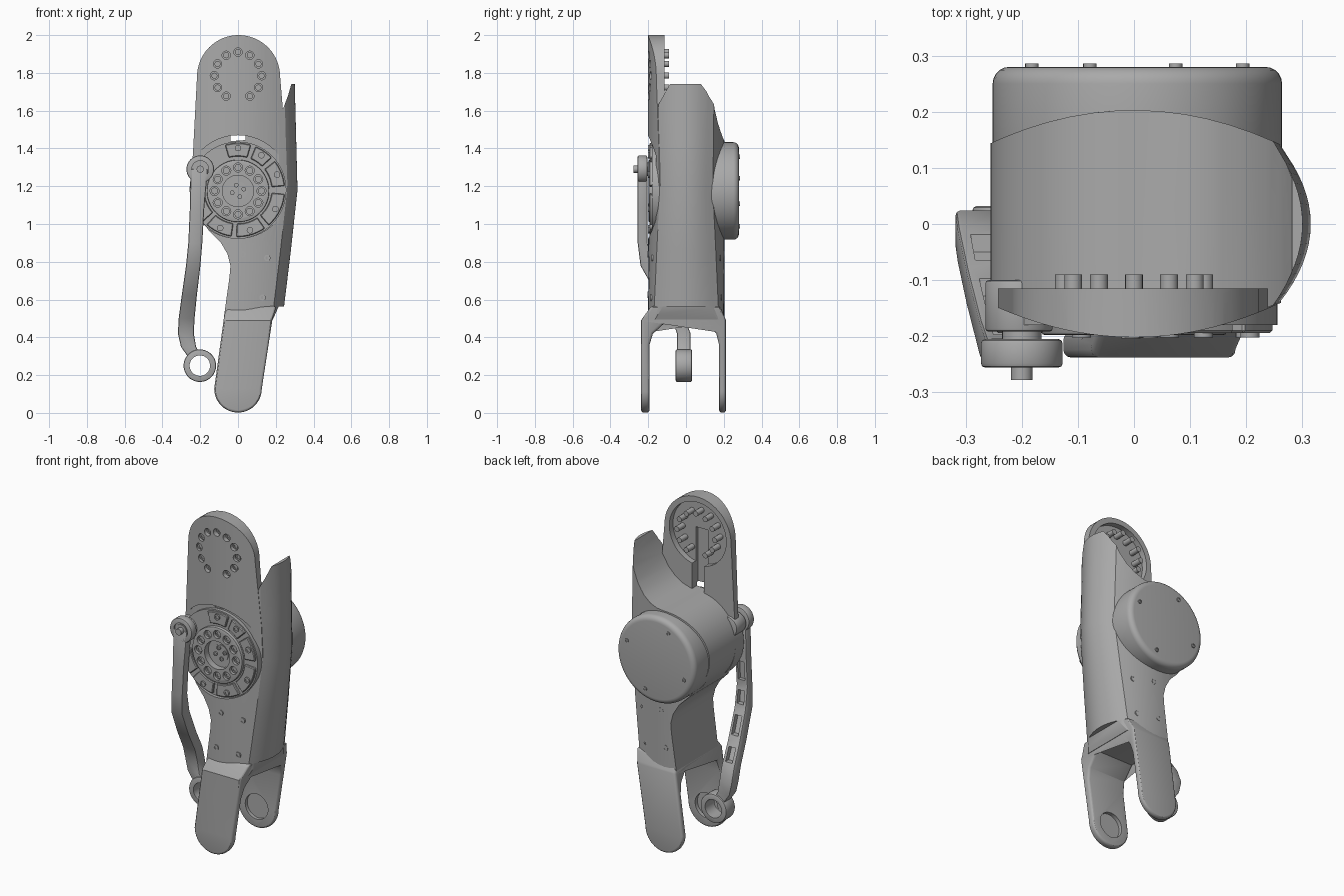
import bpy, bmesh
from math import sin, cos, pi, radians
from mathutils import Vector

if "Cube" in bpy.data.objects:
    bpy.data.objects.remove(bpy.data.objects["Cube"])

metal = bpy.data.materials.new("plain grey")
metal.use_nodes = True
metal.diffuse_color = (0.4, 0.4, 0.4, 1)
metal.node_tree.nodes["Principled BSDF"].inputs["Base Color"].default_value = (0.4, 0.4, 0.4, 1)


def finish(bm, name):
    bmesh.ops.recalc_face_normals(bm, faces=bm.faces)
    mesh = bpy.data.meshes.new(name)
    bm.to_mesh(mesh)
    bm.free()
    obj = bpy.data.objects.new(name, mesh)
    mesh.materials.append(metal)
    bpy.context.collection.objects.link(obj)
    return obj


def loft(name, rings):
    bm = bmesh.new()
    loops = [[bm.verts.new(p) for p in ring] for ring in rings]
    for a, b in zip(loops, loops[1:]):
        for i in range(len(a)):
            j = (i + 1) % len(a)
            bm.faces.new((a[i], a[j], b[j], b[i]))
    bm.faces.new(loops[0])
    bm.faces.new(loops[-1])
    return finish(bm, name)


def prism(name, pts, axis, a, b):
    place = {"x": lambda p, t: (t, p[0], p[1]),
             "y": lambda p, t: (p[0], t, p[1]),
             "z": lambda p, t: (p[0], p[1], t)}[axis]
    return loft(name, [[place(p, t) for p in pts] for t in (a, b)])


def arc(cx, cz, r, a, b, n):
    return [(cx + r * cos(radians(a + (b - a) * i / n)),
             cz + r * sin(radians(a + (b - a) * i / n))) for i in range(n + 1)]


def cyl(name, x, z, r, y0, y1, n=48):
    return prism(name, arc(x, z, r, 0, 360, n)[:-1], "y", y0, y1)


def apply(obj, kind, **settings):
    mod = obj.modifiers.new(kind, kind)
    for key, value in settings.items():
        setattr(mod, key, value)
    bpy.context.view_layer.objects.active = obj
    bpy.ops.object.modifier_apply(modifier=mod.name)


def combine(obj, other, op="DIFFERENCE"):
    apply(obj, "BOOLEAN", object=other, operation=op, solver="EXACT")
    bpy.data.objects.remove(other)


def bevel(obj, width, segments=3, angle=40):
    apply(obj, "BEVEL", width=width, segments=segments, limit_method="ANGLE", angle_limit=radians(angle))


def screw(name, x, z, y, r=0.02, out=-1):
    # small socket-head screw: rim ring with a sunken centre
    head = cyl(name, x, z, r, y, y + out * 0.008, 16)
    combine(head, cyl("cutter", x, z, r * 0.55, y + out * 0.003, y + out * 0.02, 6))


def bulge(x, crown):
    return crown - 0.9 * x * x


# main housing: bowed cross-section, leaning outer wall, cut to its outline
def section(z, right):
    corner = right - 0.055
    xs = [-0.4 + (corner + 0.4) * i / 16 for i in range(17)]
    yc = bulge(corner, 0.2)
    ring = [(x, -bulge(x, 0.2), z) for x in xs]
    ring += [(right - 0.055 * t * t, t * yc, z) for t in [k / 8 for k in range(-7, 8)]]
    return ring + [(x, bulge(x, 0.203), z) for x in reversed(xs)]


housing = loft("housing", [section(*s) for s in
               ((0.4, 0.225), (0.565, 0.244), (0.86, 0.28), (1.18, 0.315), (1.45, 0.308), (1.8, 0.299))])
outline = [(-0.075, 0.505), (0.185, 0.495), (0.215, 0.563), (0.4, 0.565), (0.4, 1.74), (0.282, 1.74),
           (0.265, 1.68), (0.235, 1.6), (0.195, 1.535), (0.15, 1.49), (0.1, 1.46), (0.05, 1.445)]
outline += arc(0, 1.185, 0.256, 92, 215, 24)
outline += [(-0.15, 0.96), (-0.09, 0.9), (-0.055, 0.84), (-0.04, 0.78), (-0.045, 0.72)]
combine(housing, prism("cutter", outline, "y", -0.4, 0.4), "INTERSECT")
side = [(-0.4, 0), (0.4, 0), (0.4, 1.2), (0.2, 1.5), (0.185, 1.57), (0.15, 1.645), (0.08, 1.74), (0.07, 2), (-0.4, 2)]
combine(housing, prism("cutter", side, "x", -1, 1), "INTERSECT")

# upper plate with rounded top, bowed front and recessed back
plate = prism("upper_plate", [(-0.25, 1.2), (0.262, 1.2), (0.255, 1.4)] + arc(0.003, 1.78, 0.22, 0, 180, 32)
              + [(-0.237, 1.4)], "y", -0.3, -0.115)
bow = [(x / 50, -bulge(x / 50, 0.202)) for x in range(-15, 16)]
combine(plate, prism("cutter", bow + [(0.3, 0.1), (-0.3, 0.1)], "z", 1, 2.2), "INTERSECT")
combine(plate, cyl("cutter", 0.003, 1.78, 0.188, -0.15, 0))
combine(plate, prism("cutter", [(-0.04, 1.4), (0.04, 1.4), (0.04, 1.8), (-0.04, 1.8)], "y", -0.172, 0))

# bolt circle through the plate
for i in range(12):
    if i == 9:
        continue
    a = i * pi / 6
    x, z = 0.125 * cos(a), 1.785 + 0.125 * sin(a)
    combine(plate, cyl("cutter", x, z, 0.022, -0.3, -0.172, 20))
    screw("plate_screw", x, z, -0.172, 0.016)
    cyl("plate_bolt", x, z, 0.016, -0.16, -0.09, 16)

# round pocket for the front joint
for part in (housing, plate):
    combine(part, cyl("cutter", 0, 1.197, 0.273, -0.4, -0.16, 64))

# front joint: base disc, hub ring with bolt holes, and centre bore
disc = cyl("joint_disc", 0, 1.18, 0.256, -0.18, -0.1, 64)
hub = cyl("joint_hub", 0, 1.175, 0.165, -0.198, -0.12, 64)
bevel(hub, 0.006, 2)
for part in (disc, hub):
    combine(part, cyl("cutter", 0, 1.175, 0.083, -0.4, -0.14))
cyl("joint_cap", 0, 1.175, 0.05, -0.165, -0.12, 32)
for i in range(4):
    a = i * pi / 2 + 0.3
    screw("cap_screw", 0.032 * cos(a), 1.175 + 0.032 * sin(a), -0.165, 0.012)
for i in range(12):
    a = i * pi / 6
    x, z = 0.124 * cos(a), 1.175 + 0.124 * sin(a)
    combine(hub, cyl("cutter", x, z, 0.024, -0.4, -0.18, 20))
    screw("hub_screw", x, z, -0.18, 0.018)

# raised clamp pads around the hub
for start, end in ((5, 38), (44, 68), (74, 106), (185, 222), (228, 262), (268, 305), (311, 355)):
    pad = prism("joint_pad", arc(0, 1.18, 0.248, start, end, 10) + arc(0, 1.18, 0.178, end, start, 10),
                "y", -0.194, -0.17)
    bevel(pad, 0.004, 1)
    a = radians((start + end) / 2)
    screw("pad_screw", 0.222 * cos(a), 1.18 + 0.222 * sin(a), -0.194, 0.017)

# rear motor drum
drum = cyl("motor_drum", 0.006, 1.175, 0.258, 0.09, 0.28, 72)
bevel(drum, 0.03, 5)
for a in (20, 115, 200, 290):
    screw("drum_screw", 0.006 + 0.2 * cos(radians(a)), 1.175 + 0.2 * sin(radians(a)), 0.278, 0.012, 1)

# screws on the lower housing, front and back
for x, z in ((0.025, 0.84), (0.155, 0.82), (-0.005, 0.625), (0.13, 0.61)):
    screw("housing_screw", x, z, -bulge(x, 0.196), 0.017)
    screw("housing_screw", x, z, bulge(x, 0.196), 0.017, 1)

# lower fork: two legs joined by an arch
fork = prism("fork", [(-0.238, -0.1), (-0.238, 0.49), (-0.185, 0.565), (0.18, 0.565), (0.212, 0.49), (0.212, -0.1),
                      (0.175, -0.1), (0.175, 0.36), (0.16, 0.42), (0.1, 0.487), (-0.1, 0.487),
                      (-0.175, 0.42), (-0.193, 0.36), (-0.193, -0.1)], "x", -0.4, 0.4)
leg = arc(0, 0.128, 0.126, 180, 360, 24) + [(0.183, 0.5), (0.205, 0.57), (-0.06, 0.57), (-0.075, 0.5)]
combine(fork, prism("cutter", leg, "y", -0.4, 0.4), "INTERSECT")
bevel(fork, 0.014, 3, 50)
combine(fork, cyl("cutter", 0, 0.13, 0.075, -0.215, 0.195))

# side link: bent bar with lightening pockets, boss on top and eye below
path = [(-0.205, -0.23, 1.29, 0.045), (-0.217, -0.23, 1.08, 0.038), (-0.226, -0.23, 0.9, 0.037),
        (-0.237, -0.205, 0.78, 0.038), (-0.258, -0.115, 0.62, 0.04), (-0.272, -0.04, 0.5, 0.042),
        (-0.276, -0.012, 0.42, 0.042), (-0.262, -0.012, 0.35, 0.04), (-0.225, -0.012, 0.29, 0.035)]
rings = []
for x, y, z, w in path:
    t = 0.026 if z > 0.85 else 0.036
    rings.append([(x - w, y - t, z), (x + w, y - t, z), (x + w, y + t, z), (x - w, y + t, z)])
link = loft("side_link", rings)
bevel(link, 0.008, 2, 60)
for a, b in zip(path[:6], path[1:6]):
    p, q = Vector(a[:3]), Vector(b[:3])
    p, q = p.lerp(q, 0.2), p.lerp(q, 0.8)
    w = 0.022
    combine(link, loft("cutter", [[(c.x - w, c.y + 0.005, c.z), (c.x + w, c.y + 0.005, c.z),
                                   (c.x + w, c.y + 0.09, c.z), (c.x - w, c.y + 0.09, c.z)] for c in (p, q)]))
eye = cyl("link_eye", -0.202, 0.25, 0.086, -0.055, 0.032)
bevel(eye, 0.008, 2)
combine(link, eye, "UNION")
combine(link, cyl("cutter", -0.202, 0.25, 0.054, -0.2, 0.2))
boss = cyl("link_boss", -0.2, 1.29, 0.073, -0.256, -0.205)
bevel(boss, 0.008, 2)
combine(boss, cyl("cutter", -0.2, 1.29, 0.045, -0.3, -0.246))
cyl("link_pin", -0.2, 1.29, 0.019, -0.278, -0.2, 24)
cyl("link_bearing", -0.2, 1.29, 0.035, -0.252, -0.18, 32)
lug = cyl("link_lug", -0.205, 1.285, 0.06, -0.192, -0.1)
bevel(lug, 0.006, 2)

# smooth shading with sharp edges kept
bpy.ops.object.select_all(action="DESELECT")
for obj in bpy.context.collection.objects:
    if obj.type == "MESH" and metal.name in obj.data.materials:
        obj.select_set(True)
        bpy.context.view_layer.objects.active = obj
bpy.ops.object.shade_smooth_by_angle(angle=radians(30))
